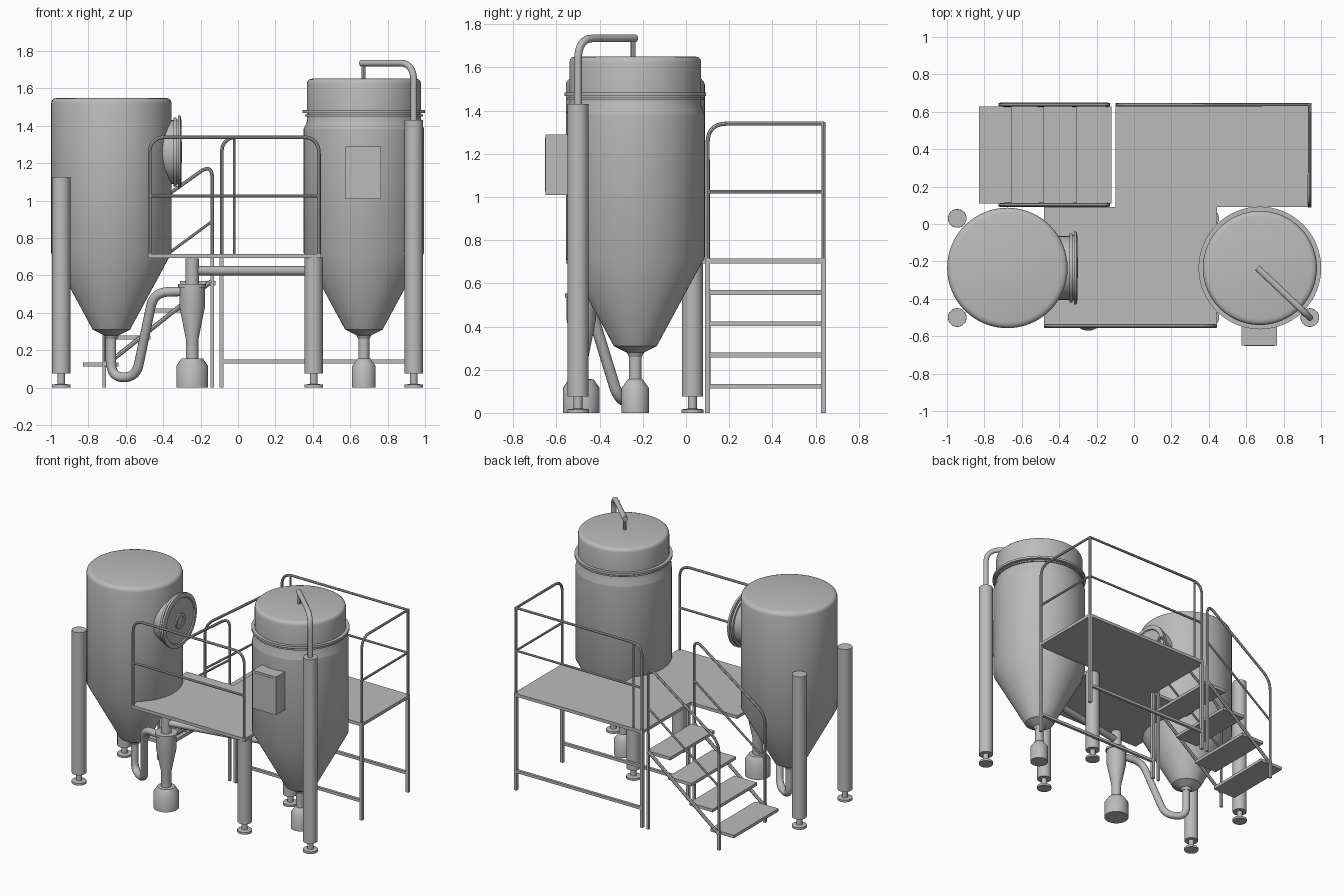
import bpy, bmesh, math
from mathutils import Vector, Matrix

if "Cube" in bpy.data.objects:
    bpy.data.objects.remove(bpy.data.objects["Cube"])

GREY = bpy.data.materials.new("steel_grey")
GREY.diffuse_color = (0.5, 0.5, 0.5, 1)
GREY.use_nodes = True
GREY.node_tree.nodes["Principled BSDF"].inputs["Base Color"].default_value = GREY.diffuse_color


def finish(name, bm, smooth=True):
    bmesh.ops.recalc_face_normals(bm, faces=bm.faces)
    me = bpy.data.meshes.new(name)
    bm.to_mesh(me)
    bm.free()
    me.materials.append(GREY)
    ob = bpy.data.objects.new(name, me)
    bpy.context.collection.objects.link(ob)
    if smooth:
        shade(ob)
    return ob


def shade(ob):
    bpy.ops.object.select_all(action='DESELECT')
    ob.select_set(True)
    bpy.context.view_layer.objects.active = ob
    bpy.ops.object.shade_smooth_by_angle(angle=math.radians(35))


def lathe(name, loc, profile, seg=48, axis='Z'):
    """Closed solid turned from (radius, height) pairs."""
    bm = bmesh.new()
    rings = [[bm.verts.new((r * math.cos(2 * math.pi * i / seg),
                            r * math.sin(2 * math.pi * i / seg), z))
              for i in range(seg)] for r, z in profile]
    for a, b in zip(rings, rings[1:]):
        for i in range(seg):
            j = (i + 1) % seg
            bm.faces.new((a[i], a[j], b[j], b[i]))
    bm.faces.new(rings[0])
    bm.faces.new(rings[-1])
    if axis == 'X':
        bm.transform(Matrix.Rotation(math.pi / 2, 4, 'Y'))
    bm.transform(Matrix.Translation(loc))
    return finish(name, bm)


def box(name, lo, hi):
    bm = bmesh.new()
    bmesh.ops.create_cube(bm, size=1)
    lo, hi = Vector(lo), Vector(hi)
    for v in bm.verts:
        v.co = Vector([(lo[k] + hi[k]) / 2 + v.co[k] * (hi[k] - lo[k]) for k in range(3)])
    return finish(name, bm, False)


def tube(name, pts, r, bends=None, res=2):
    """Round bar along points; bends maps point index to corner radius."""
    pts = [Vector(p) for p in pts]
    path = []
    for i, p in enumerate(pts):
        d = (bends or {}).get(i, 0)
        if d == 0:
            path.append(p)
            continue
        a = p + (pts[i - 1] - p).normalized() * d
        b = p + (pts[i + 1] - p).normalized() * d
        for k in range(9):
            t = k / 8
            path.append(a * (1 - t) ** 2 + p * 2 * t * (1 - t) + b * t * t)
    cu = bpy.data.curves.new(name, 'CURVE')
    cu.dimensions = '3D'
    cu.bevel_depth = r
    cu.bevel_resolution = res
    cu.use_fill_caps = True
    sp = cu.splines.new('POLY')
    sp.points.add(len(path) - 1)
    for q, p in zip(sp.points, path):
        q.co = (*p, 1)
    cu.materials.append(GREY)
    ob = bpy.data.objects.new(name, cu)
    bpy.context.collection.objects.link(ob)
    bpy.ops.object.select_all(action='DESELECT')
    ob.select_set(True)
    bpy.context.view_layer.objects.active = ob
    bpy.ops.object.convert(target='MESH')
    shade(bpy.context.view_layer.objects.active)


def post(name, x, y, z0, z1, w=0.011):
    box(name, (x - w, y - w, z0), (x + w, y + w, z1))


LX, RX, TY = -0.677, 0.673, -0.235

# Tanks with conical hoppers
cone = [(0.03, 0.26), (0.04, 0.28), (0.1, 0.31), (0.322, 0.72)]
lathe("left_tank", (LX, TY, 0), cone + [(0.322, 1.52), (0.318, 1.535),
      (0.308, 1.545), (0.29, 1.55)], 64)
lathe("right_tank", (RX, TY, 0), cone + [(0.322, 1.38), (0.322, 1.385), (0.305, 1.42),
      (0.305, 1.468), (0.328, 1.468), (0.328, 1.484), (0.305, 1.484), (0.305, 1.625),
      (0.301, 1.64), (0.292, 1.648), (0.275, 1.652)], 64)
lathe("right_tank_clamp", (RX, TY, 0), [(0.315, 1.45), (0.315, 1.46), (0.30, 1.46)], 64)

# Collecting bottle under the right tank
lathe("collecting_bottle", (RX, TY, 0), [(0.063, 0), (0.063, 0.115), (0.035, 0.155),
      (0.03, 0.157), (0.03, 0.28)], 32)

# Column legs with adjustable feet
for name, x, y, top in (("left_front_leg", -0.945, -0.5, 1.125),
                        ("left_back_leg", -0.945, 0.03, 1.125),
                        ("right_front_leg", 0.94, -0.5, 1.43),
                        ("right_inner_leg", 0.405, -0.5, 0.695),
                        ("right_back_leg", 0.405, 0.03, 0.695)):
    lathe(name, (x, y, 0), [(0.05, 0), (0.05, 0.016), (0.02, 0.02), (0.02, 0.075),
          (0.049, 0.075), (0.049, top)], 32)

# Round side hatch on the left tank
lathe("hatch", (0, TY, 1.26), [(0.17, -0.46), (0.17, -0.345), (0.185, -0.345),
      (0.185, -0.33), (0.175, -0.33), (0.175, -0.322), (0.195, -0.322), (0.195, -0.307),
      (0.165, -0.302), (0.16, -0.309), (0.055, -0.309), (0.055, -0.30), (0.035, -0.30),
      (0.035, -0.306)], 48, 'X')

# Control cabinet with an inset door
box("control_box", (0.575, -0.65, 1.01), (0.765, -0.50, 1.29))
box("control_box_door", (0.59, -0.653, 1.025), (0.75, -0.648, 1.275))

# Cyclone separator and its hopper
CX, CY = -0.245, -0.485
lathe("cyclone", (CX, CY, 0), [(0.085, 0), (0.085, 0.115), (0.058, 0.155), (0.034, 0.157),
      (0.034, 0.26), (0.068, 0.43), (0.068, 0.535), (0.075, 0.535), (0.075, 0.553),
      (0.036, 0.553), (0.036, 0.69)], 32)

# Pipework
tube("suction_pipe", [(LX, TY, 0.29), (LX, TY, 0.055), (-0.545, -0.31, 0.055),
     (-0.45, -0.45, 0.51), (-0.29, CY, 0.515)], 0.026, {1: 0.075, 2: 0.075, 3: 0.08}, 4)
tube("transfer_pipe", [(CX, CY, 0.625), (0.46, -0.35, 0.625)], 0.025, res=4)
tube("overhead_pipe", [(0.94, -0.5, 1.42), (0.94, -0.5, 1.735), (0.66, TY, 1.735)],
     0.018, {1: 0.1}, 4)
tube("overhead_nozzle", [(0.67, TY - 0.01, 1.735), (0.67, TY - 0.01, 1.645)], 0.011)

# Working platform
box("front_deck", (-0.48, -0.555, 0.692), (0.445, 0.09, 0.715))
box("rear_deck", (-0.1, 0.09, 0.692), (0.948, 0.648, 0.715))
for i, (x, y) in enumerate(((-0.088, 0.1), (-0.088, 0.637), (0.938, 0.1), (0.938, 0.637))):
    post(f"platform_post_{i}", x, y, 0, 0.7)
for n, y in (("front", 0.1), ("back", 0.637)):
    box(n + "_brace", (-0.09, y - 0.01, 0.13), (0.94, y + 0.01, 0.15))

# Platform guard rails
R = 0.0095
tube("front_guard_rail", [(-0.473, -0.545, 0.7), (-0.473, -0.545, 1.34),
     (0.433, -0.545, 1.34), (0.433, -0.545, 0.7)], R, {1: 0.09, 2: 0.09})
tube("front_mid_rail", [(-0.473, -0.545, 1.025), (0.433, -0.545, 1.025)], R * 0.9)
tube("rear_guard_rail", [(-0.088, 0.637, 0.7), (-0.088, 0.637, 1.34), (0.938, 0.637, 1.34),
     (0.938, 0.1, 1.34), (0.938, 0.1, 0.7)], R, {1: 0.09, 3: 0.09})
tube("rear_mid_rail", [(-0.088, 0.637, 1.025), (0.938, 0.637, 1.025), (0.938, 0.1, 1.025)],
     R * 0.9)
tube("rear_corner_post", [(0.938, 0.637, 0.7), (0.938, 0.637, 1.345)], R)
tube("rear_mid_post", [(-0.02, 0.637, 0.7), (-0.02, 0.637, 1.335)], R * 0.7)

# Stair treads
for i in range(4):
    x, z = -0.83 + 0.173 * i, 0.112 + 0.145 * i
    box(f"stair_tread_{i}", (x, 0.11, z), (x + 0.19, 0.628, z + 0.022))

# Stair stringers, posts and handrails on both sides
for n, y in (("near", 0.102), ("far", 0.637)):
    tube(n + "_stringer", [(-0.715, y, 0.115), (-0.14, y, 0.57)], 0.012)
    post(n + "_stair_post", -0.138, y, 0, 0.7, 0.009)
    post(n + "_stair_foot", -0.715, y, 0, 0.14, 0.009)
    tube(n + "_stair_handrail", [(-0.138, y, 0.68), (-0.138, y, 1.2), (-0.715, y, 0.79),
         (-0.715, y, 0.1)], R, {1: 0.08, 2: 0.08})
    tube(n + "_stair_mid_rail", [(-0.138, y, 0.89), (-0.715, y, 0.465)], R * 0.8)
